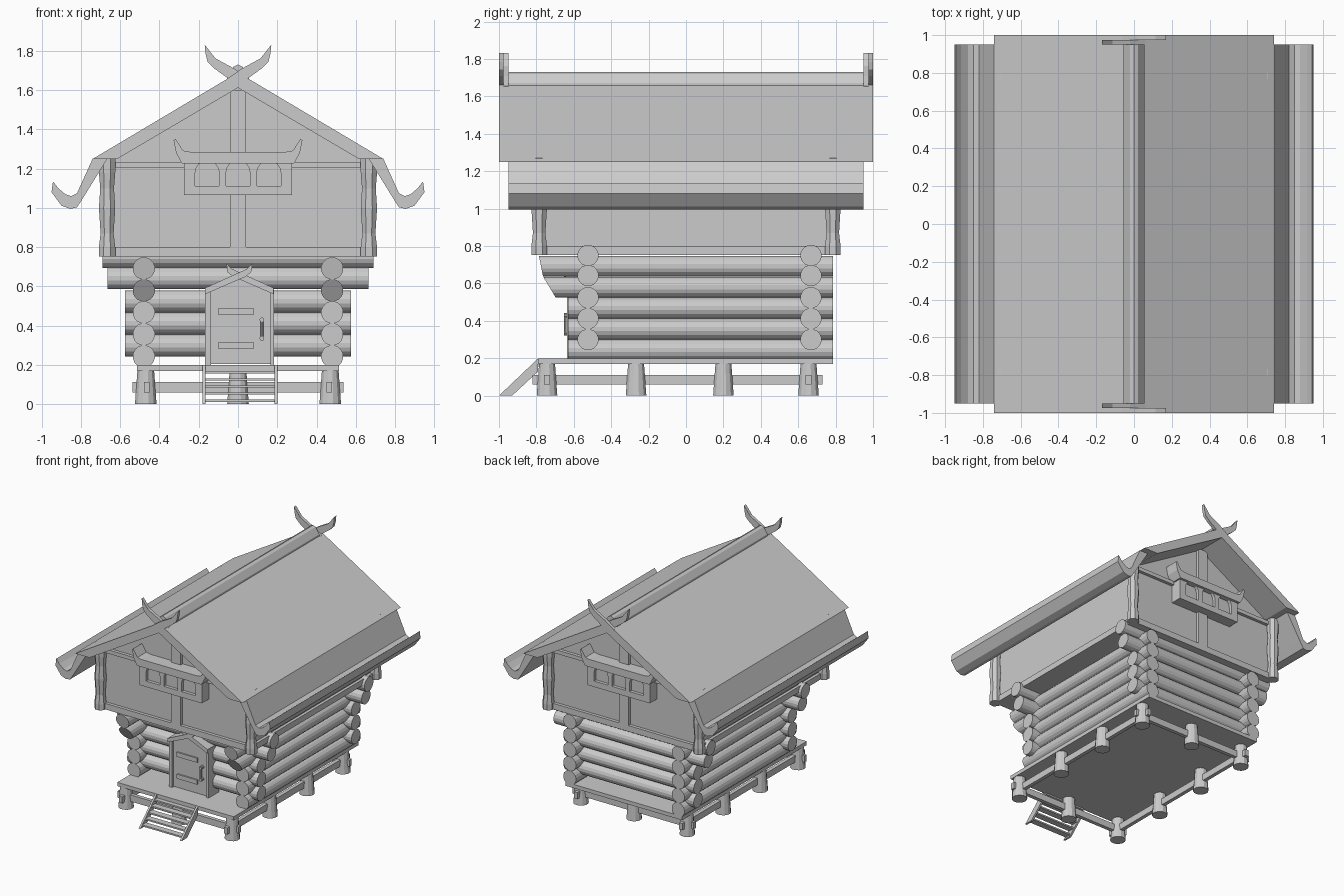
import bpy, bmesh, math
from mathutils import Vector

if "Cube" in bpy.data.objects:
    bpy.data.objects.remove(bpy.data.objects["Cube"])


def finish(name, bm):
    bmesh.ops.recalc_face_normals(bm, faces=bm.faces)
    me = bpy.data.meshes.new(name)
    bm.to_mesh(me)
    bm.free()
    ob = bpy.data.objects.new(name, me)
    bpy.context.collection.objects.link(ob)
    return ob


def prism(name, pts, axis, a, b):
    """Extrude a side-view outline: axis 'y' takes (x,z), axis 'x' takes (y,z)."""
    bm = bmesh.new()
    place = (lambda p, t: (p[0], t, p[1])) if axis == 'y' else (lambda p, t: (t, p[0], p[1]))
    lo = [bm.verts.new(place(p, a)) for p in pts]
    hi = [bm.verts.new(place(p, b)) for p in pts]
    bm.faces.new(lo)
    bm.faces.new(hi)
    for i in range(len(pts)):
        j = (i + 1) % len(pts)
        bm.faces.new((lo[i], lo[j], hi[j], hi[i]))
    return finish(name, bm)


def box(name, x0, x1, y0, y1, z0, z1):
    return prism(name, [(x0, z0), (x1, z0), (x1, z1), (x0, z1)], 'y', y0, y1)


def lathe(name, profile, loc, n=12):
    """Stack of (radius, z) rings around a vertical axis."""
    bm = bmesh.new()
    rings = [[bm.verts.new((loc[0] + r * math.cos(2 * math.pi * (i + .5) / n),
                            loc[1] + r * math.sin(2 * math.pi * (i + .5) / n), z))
              for i in range(n)] for r, z in profile]
    for a, b in zip(rings, rings[1:]):
        for i in range(n):
            j = (i + 1) % n
            bm.faces.new((a[i], a[j], b[j], b[i]))
    bm.faces.new(rings[0])
    bm.faces.new(rings[-1])
    return finish(name, bm)


def log(name, axis, off, z, a, b, slope=0, r=0.057, n=16):
    """Horizontal log from a to b; slope slants the low end."""
    circ = [(off + r * math.cos(2 * math.pi * (i + .5) / n),
             z + r * math.sin(2 * math.pi * (i + .5) / n)) for i in range(n)]
    ob = prism(name, circ, 'y' if axis == 'y' else 'x', a, b)
    for v in ob.data.vertices[:n]:
        v.co[1 if axis == 'y' else 0] -= slope * (v.co.z - z)
    return ob


def mir(pts, s):
    return [(s * x, z) for x, z in pts]


# Stilts and tie beams
ys = (-.743, -.267, .2, .655)
spots = [(x, y) for x in (-.47, .47) for y in ys] + [(0, ys[0]), (0, ys[-1])]
for p in spots:
    lathe("stilt", [(.057, 0), (.044, .172)], p)
for x in (-.465, .465):
    box("tie_beam_side", x - .015, x + .015, -.82, .73, .06, .112)
for y in (ys[0], ys[-1]):
    box("tie_beam_cross", -.537, .537, y - .015, y + .015, .06, .112)

# Porch deck / floor
box("floor", -.515, .515, -.79, .785, .17, .2)

# Stair
for x in (-.18, .185):
    prism("stair_stringer", [(-1, 0), (-.93, 0), (-.79, .13), (-.79, .2)], 'x', x, x + .015)
for i in range(5):
    z, y = .012 + i * .036, -.975 + i * .038
    box("stair_tread", -.17, .19, y, y + .05, z, z + .012)

# Log walls: crosswise logs step outward near the top
for z, e in ((.30, .575), (.412, .575), (.524, .575), (.642, .665), (.70, 0), (.75, .69)):
    if e:
        for y in (-.524, .668):
            log("cross_log", 'x', y, z, -e, e)
for z, f, sl in ((.244, -.63, 0), (.356, -.63, 0), (.468, -.63, 0), (.58, -.73, .6), (.692, -.775, .2)):
    for x in (-.48, .48):
        log("long_log", 'y', x, z, f, .785, sl)

# Upper storey with gables
gable = [(-.645, .752), (.645, .752), (.645, 1.24), (0, 1.625), (-.645, 1.24)]
prism("upper_storey", gable, 'y', -.76, .76)
for s in (-1, 1):
    def span(a, b):
        return sorted((s * a, s * b))
    y0, y1 = span(.75, .785)
    box("gable_sill", -.65, .65, y0, y1, .752, .80)
    box("gable_tie", -.65, .65, y0, y1, 1.205, 1.235)
    box("gable_king_post", -.042, .042, y0, y1, .752, 1.6)
    x0, x1 = span(.635, .668)
    box("side_sill", x0, x1, -.76, .76, .752, .80)
    for t in (-1, 1):
        lathe("carved_corner_post", [(.045, .752), (.045, .8), (.036, .87), (.045, 1.0),
                                     (.038, 1.1), (.045, 1.18), (.045, 1.27)],
              (s * .667, t * .785), 8)

    # Triple arched window on each gable
    y0, y1 = span(.75, .85)
    frame = box("window_panel", -.275, .275, y0, y1, 1.065, 1.25)
    cutters = []
    for cx in (-.157, 0, .157):
        arch = [(cx - .061, 1.112), (cx + .061, 1.112)] + [
            (cx + .061 * math.cos(math.pi * k / 8), 1.18 + .061 * math.sin(math.pi * k / 8))
            for k in range(9)]
        y0, y1 = span(.825, .9)
        c = prism("window_cutter", arch, 'y', y0, y1)
        c.hide_render = True
        cutters.append(c)
        m = frame.modifiers.new("arch", 'BOOLEAN')
        m.operation, m.object, m.solver = 'DIFFERENCE', c, 'EXACT'
    bpy.context.view_layer.objects.active = frame
    for m in list(frame.modifiers):
        bpy.ops.object.modifier_apply(modifier=m.name)
    for c in cutters:
        bpy.data.objects.remove(c)
    half = [(.26, 1.225), (.285, 1.225), (.315, 1.28), (.328, 1.345), (.318, 1.352),
            (.28, 1.292), (.24, 1.285)]
    y0, y1 = span(.75, .87)
    prism("window_hood", half + mir(half[::-1], -1), 'y', y0, y1)

# Roof: slabs, upturned eaves, ridge cap and crossed horns
for s in (-1, 1):
    prism("roof_slab", mir([(.74, 1.25), (0, 1.69), (0, 1.612), (.615, 1.25)], s), 'y', -1, 1)
    eave = [(.74, 1.252), (.82, 1.075), (.85, 1.06), (.88, 1.07), (.915, 1.10), (.943, 1.135),
            (.95, 1.08), (.90, 1.012), (.855, .995), (.82, 1.003), (.79, 1.05), (.665, 1.252)]
    prism("curved_eave", mir(eave, s), 'y', -.95, .95)
    horn = [(-.06, 1.655), (-.06, 1.58), (.03, 1.645), (.12, 1.71), (.155, 1.745), (.165, 1.785),
            (.17, 1.832), (.115, 1.762), (.02, 1.71)]
    a, b = (.975, 1.0) if s > 0 else (.95, .975)
    for t in (-1, 1):
        prism("roof_horn", mir(horn, s), 'y', t * a, t * b)
prism("ridge_cap", [(-.055, 1.63), (.055, 1.63), (.055, 1.672), (.022, 1.72), (0, 1.73),
                    (-.022, 1.72), (-.055, 1.672)], 'y', -.95, .95)

# Door: frame, leaf, straps, handle, crossed hood boards
box("door_jamb", -.168, -.138, -.635, -.5, .2, .585)
box("door_jamb", .165, .183, -.635, -.5, .2, .585)
prism("door_leaf", [(-.14, .205), (.166, .205), (.166, .58), (.005, .645), (-.14, .58)],
      'y', -.62, -.5)
for z in (.28, .455):
    box("door_strap", -.10, .08, -.632, -.61, z, z + .036)
for s in (-1, 1):
    hood = [(-.175, .56), (-.175, .592), (.0, .672), (.04, .69), (.066, .718), (.06, .672),
            (.03, .648), (0, .636)]
    d = .008 if s > 0 else 0
    prism("door_hood_board", [(s * x + .007, z) for x, z in hood], 'y', -.645 - d, -.5)
lathe("door_handle", [(.008, .33), (.008, .43)], (.122, -.645), 8)
for z in (.335, .43):
    bpy.ops.mesh.primitive_cylinder_add(vertices=10, radius=.012, depth=.035,
                                        location=(.122, -.635, z), rotation=(math.pi / 2, 0, 0))
    bpy.context.object.name = "handle_mount"
